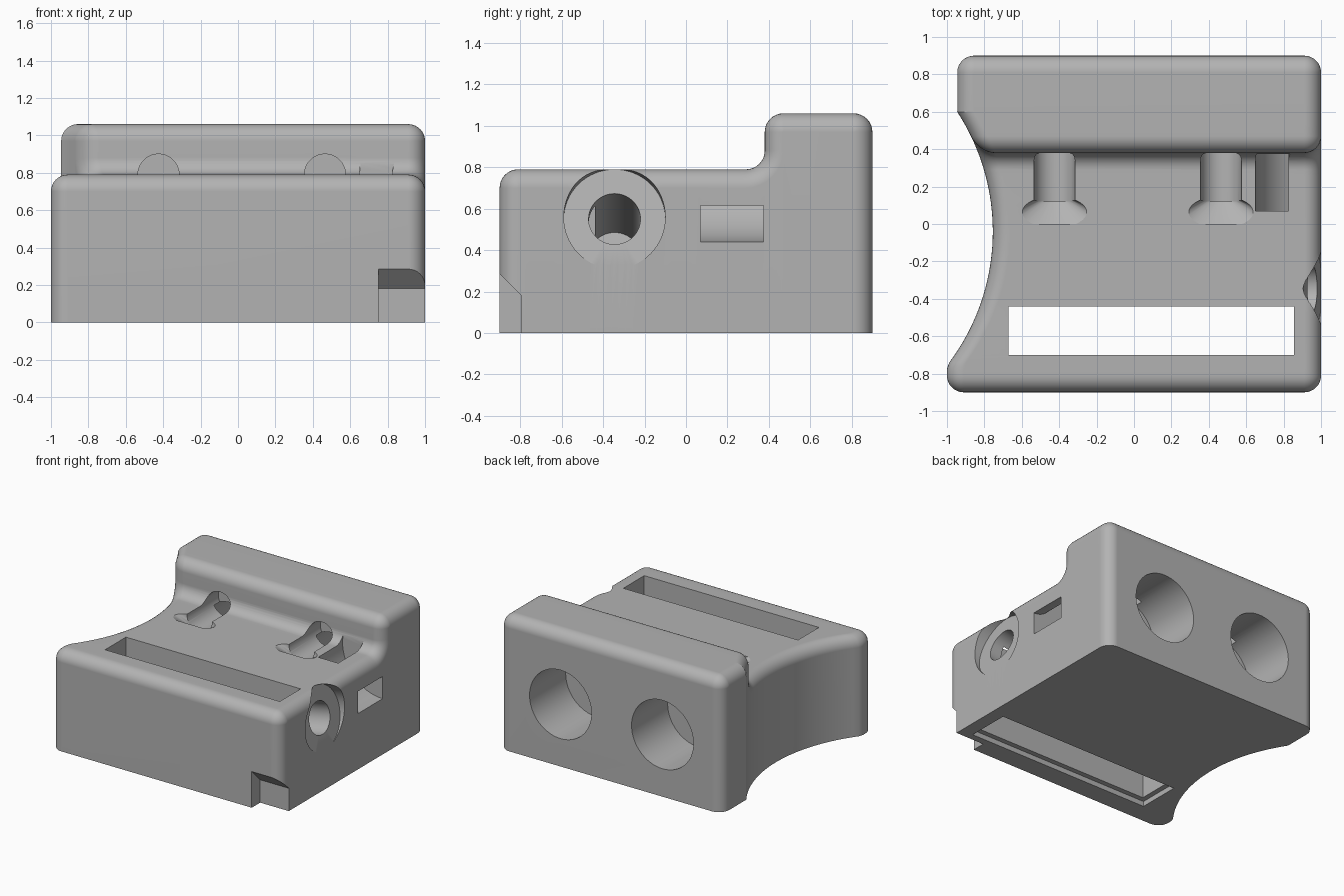
import bpy, bmesh
from math import sin, cos, pi, sqrt, radians
from mathutils import Vector

if "Cube" in bpy.data.objects:
    bpy.data.objects.remove(bpy.data.objects["Cube"])

ROUND = 0.09      # edge rounding
DECK = 0.79       # height of the low deck
TOP = 1.06        # height of the rear block

grey = bpy.data.materials.new("plain grey")
grey.use_nodes = True
grey.diffuse_color = (0.45, 0.45, 0.45, 1)
grey.node_tree.nodes["Principled BSDF"].inputs["Base Color"].default_value = (0.45, 0.45, 0.45, 1)


def finish(bm, name):
    bmesh.ops.remove_doubles(bm, verts=bm.verts, dist=0.0002)
    bmesh.ops.recalc_face_normals(bm, faces=bm.faces)
    mesh = bpy.data.meshes.new(name)
    bm.to_mesh(mesh)
    bm.free()
    obj = bpy.data.objects.new(name, mesh)
    bpy.context.collection.objects.link(obj)
    mesh.materials.append(grey)
    return obj


def arc(cy, cz, start, end, side=1, steps=8):
    """Profile points with outward normals, side -1 for a hollow fillet."""
    out = []
    for i in range(steps + 1):
        a = radians(start + (end - start) * i / steps)
        out.append((cy + ROUND * cos(a), cz + ROUND * sin(a), side * cos(a), side * sin(a)))
    return out


def left_wall(y):
    """Scooped side of the plan outline."""
    if y > 0.6:
        return -0.945
    return max(-1, -1.925 + sqrt(1.17 ** 2 - (y + 0.04) ** 2))


# Stepped side profile, swept across x with rounded ends
profile = [(-0.9, 0, -1, 0)] + arc(-0.81, DECK - ROUND, 180, 90)
profile += [(-0.81 + 1.1 * i / 32, DECK, 0, 1) for i in range(1, 32)]
profile += arc(0.29, DECK + ROUND, -90, 0, -1) + arc(0.47, TOP - ROUND, 180, 90)
profile += [(y, TOP, 0, 1) for y in (0.53, 0.57, 0.6, 0.601)]
profile += arc(0.81, TOP - ROUND, 90, 0) + [(0.9, 0, 1, 0)]


def body():
    bm = bmesh.new()
    angles = [pi / 2 * i / 8 for i in range(9)]
    rows = []
    for is_left, order in ((True, angles[::-1]), (False, angles)):
        for a in order:
            inset, back = ROUND * (1 - cos(a)), ROUND * (1 - sin(a))
            row = []
            for y, z, ny, nz in profile:
                py, pz = y - ny * inset, z - nz * inset
                x = left_wall(py) + back if is_left else 1 - back
                row.append(bm.verts.new((x, py, pz)))
            rows.append(row)
    for r0, r1 in zip(rows, rows[1:]):
        for i in range(len(r0) - 1):
            bm.faces.new((r0[i], r0[i + 1], r1[i + 1], r1[i]))
    # side walls in upright columns
    for row in (rows[0], rows[-1]):
        base = [bm.verts.new((v.co.x, v.co.y, 0)) for v in row]
        face = [base[0], row[0]]
        for i in range(1, len(row)):
            face.append(row[i])
            if row[i].co.y - row[i - 1].co.y > 0.0005:
                bm.faces.new(face + [base[i]])
                face = [base[i], row[i]]
    bmesh.ops.remove_doubles(bm, verts=bm.verts, dist=0.0002)
    bmesh.ops.delete(bm, geom=[v for v in bm.verts if not v.link_faces], context='VERTS')
    rim = [e for e in bm.edges if e.is_boundary]
    bmesh.ops.holes_fill(bm, edges=rim, sides=0)
    return finish(bm, "holder_body")


def box(x0, x1, y0, y1, z0, z1):
    bm = bmesh.new()
    bmesh.ops.create_cube(bm, size=1)
    for v in bm.verts:
        v.co = ((x0 + x1) / 2 + v.co.x * (x1 - x0), (y0 + y1) / 2 + v.co.y * (y1 - y0),
                (z0 + z1) / 2 + v.co.z * (z1 - z0))
    return finish(bm, "box_cutter")


def lathe(points, origin, axis, lift=0):
    """Revolve (radius, height) points; lift raises the first ring."""
    bm = bmesh.new()
    verts = [bm.verts.new((r, 0, h)) for r, h in points]
    pairs = list(zip(verts, verts[1:]))
    if points[0][0] > 0:
        pairs.append((verts[-1], verts[0]))
    edges = [bm.edges.new(p) for p in pairs]
    bmesh.ops.spin(bm, geom=verts + edges, cent=(0, 0, 0), axis=(0, 0, 1),
                   angle=2 * pi, steps=64, use_duplicate=False)
    turn = Vector((0, 0, 1)).rotation_difference(Vector(axis))
    for v in bm.verts:
        raised = lift if abs(v.co.z - points[0][1]) < 0.001 else 0
        v.co = turn @ v.co + Vector(origin) + Vector((0, 0, raised))
    return finish(bm, "round_cutter")


def corner_notch():
    bm = bmesh.new()
    outline = [(-1, -0.1), (-0.795, -0.1), (-0.795, 0.18), (-1, 0.385)]
    face = bm.faces.new([bm.verts.new((0.75, y, z)) for y, z in outline])
    new = bmesh.ops.extrude_face_region(bm, geom=[face])["geom"]
    bmesh.ops.translate(bm, vec=(0.4, 0, 0), verts=[g for g in new if isinstance(g, bmesh.types.BMVert)])
    return finish(bm, "notch_cutter")


holder = body()

# Strap slot with a shallow recess underneath, and the front corner notch
cutters = [box(-0.67, 0.855, -0.7, -0.44, -0.2, 1.2),
           box(-0.71, 0.895, -0.74, -0.4, -0.2, 0.04),
           corner_notch()]

# Rear bores, deck channels and their flared ends
for x in (-0.425, 0.465):
    cutters.append(lathe([(0, 0.45), (0.27, 0.45), (0.27, 1.1), (0, 1.1)], (x, 0, 0.49), (0, 1, 0)))
    cutters.append(lathe([(0, 0.12), (0.11, 0.12), (0.11, 0.52), (0, 0.52)], (x, 0, DECK), (0, 1, 0)))
    cutters.append(lathe([(0, 0), (0.45, 0), (0.105, 0.13), (0, 0.13)], (x, 0, DECK), (0, 1, 0), 0.435))

# Curved tie passage from the deck to the side
cutters.append(lathe([(0.175, 0.07), (0.35, 0.07), (0.35, 0.375), (0.175, 0.375)], (1, 0, DECK), (0, 1, 0)))

# Tilted counterbored screw hole
tilt = radians(12)
cutters.append(lathe([(0, -0.9), (0.125, -0.9), (0.125, 0), (0.245, 0), (0.245, 0.3), (0, 0.3)],
                     (0.953, -0.345, 0.55), (cos(tilt), 0, sin(tilt))))

bpy.context.view_layer.objects.active = holder
holder.select_set(True)
for cutter in cutters:
    cutter.hide_render = True
    mod = holder.modifiers.new("cut", 'BOOLEAN')
    mod.operation = 'DIFFERENCE'
    mod.solver = 'EXACT'
    mod.object = cutter
    bpy.ops.object.modifier_apply(modifier=mod.name)
    bpy.data.objects.remove(cutter)

bpy.ops.object.shade_smooth_by_angle(angle=radians(30))
weighted = holder.modifiers.new("even shading", 'WEIGHTED_NORMAL')
weighted.keep_sharp = True
